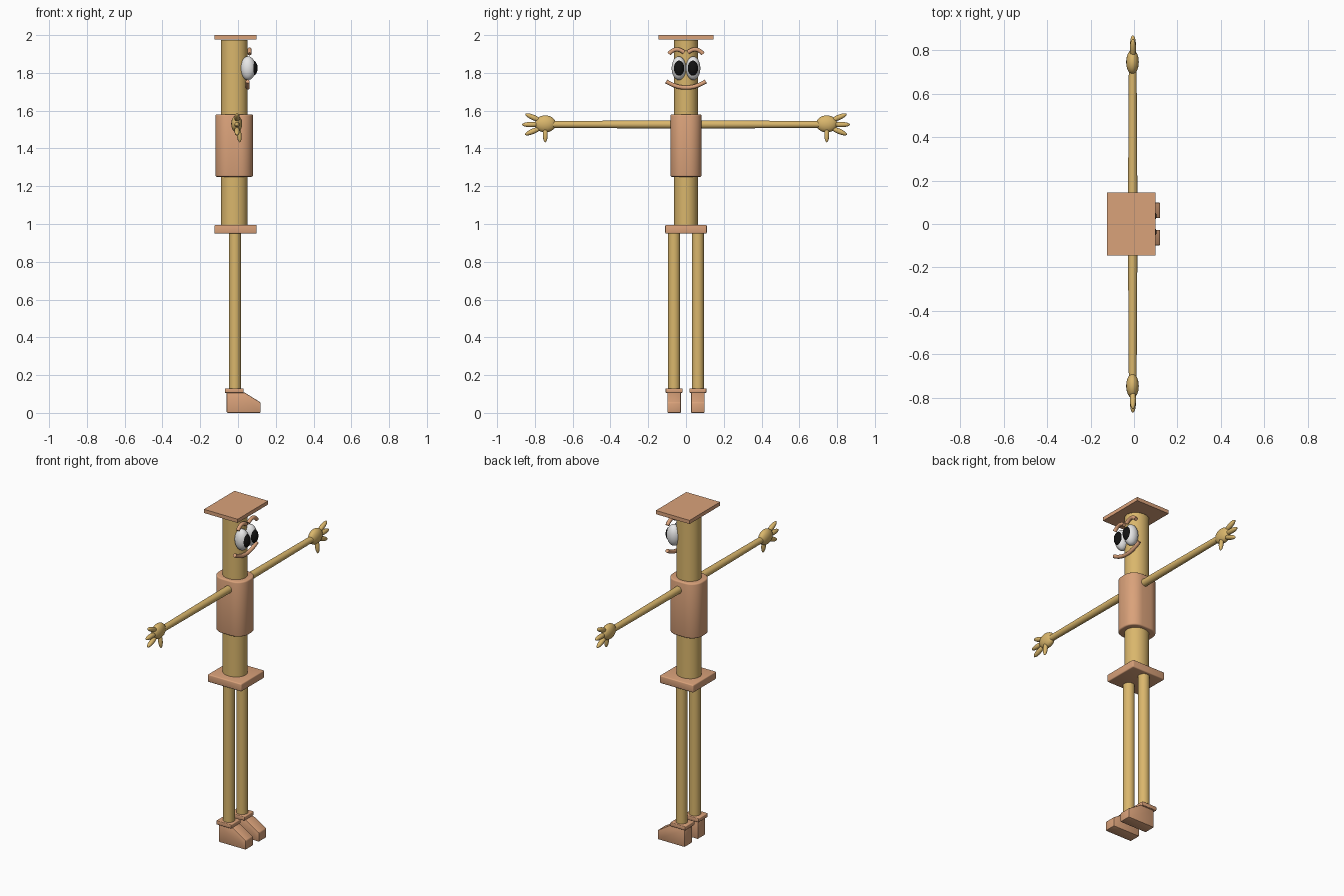
import bpy, bmesh, math
from mathutils import Vector, Matrix

cube = bpy.data.objects.get("Cube")
if cube:
    bpy.data.objects.remove(cube, do_unlink=True)


def material(name, rgb):
    m = bpy.data.materials.new(name)
    m.use_nodes = True
    m.diffuse_color = (*rgb, 1)
    m.node_tree.nodes["Principled BSDF"].inputs["Base Color"].default_value = (*rgb, 1)
    return m


TAN = material("tan", (0.70, 0.47, 0.15))
BROWN = material("soft brown", (0.70, 0.36, 0.195))
WHITE = material("eye white", (0.85, 0.85, 0.85))
BLACK = material("pupil black", (0.006, 0.006, 0.006))


def finish(name, bm, mat, angle=40):
    bmesh.ops.recalc_face_normals(bm, faces=bm.faces)
    mesh = bpy.data.meshes.new(name)
    bm.to_mesh(mesh)
    bm.free()
    mesh.materials.append(mat)
    obj = bpy.data.objects.new(name, mesh)
    bpy.context.collection.objects.link(obj)
    bpy.ops.object.select_all(action='DESELECT')
    obj.select_set(True)
    bpy.context.view_layer.objects.active = obj
    bpy.ops.object.shade_smooth_by_angle(angle=math.radians(angle))
    return obj


def box(name, centre, size, mat, corner=0, edge=0):
    """Box with optional rounded upright corners and softened rims."""
    bm = bmesh.new()
    bmesh.ops.create_cube(bm, size=1, matrix=Matrix.Translation(centre) @ Matrix.Diagonal((*size, 1)))
    if corner:
        upright = [e for e in bm.edges if abs(e.verts[0].co.z - e.verts[1].co.z) > size[2] / 2]
        bmesh.ops.bevel(bm, geom=upright, offset=corner, segments=8, profile=0.5, affect='EDGES')
    if edge:
        sharp = [e for e in bm.edges if e.calc_face_angle(0) > 1]
        bmesh.ops.bevel(bm, geom=sharp, offset=edge, segments=3, profile=0.5, affect='EDGES')
    return finish(name, bm, mat)


def rod(name, a, b, r1, r2, mat, squash=1):
    """Round rod from a to b; squash narrows it along y."""
    a, b = Vector(a), Vector(b)
    axis = b - a
    turn = axis.to_track_quat('Z', 'Y').to_matrix().to_4x4()
    bm = bmesh.new()
    bmesh.ops.create_cone(bm, cap_ends=True, segments=32, radius1=r1, radius2=r2, depth=axis.length,
                          matrix=Matrix.Translation((a + b) / 2) @ Matrix.Diagonal((1, squash, 1, 1)) @ turn)
    return finish(name, bm, mat)


def ball(name, centre, radii, mat, turn=Matrix()):
    bm = bmesh.new()
    bmesh.ops.create_uvsphere(bm, u_segments=32, v_segments=16, radius=1,
                              matrix=Matrix.Translation(centre) @ turn @ Matrix.Diagonal((*radii, 1)))
    return finish(name, bm, mat, 180)


def finger(name, a, b, r, mat):
    a, b = Vector(a), Vector(b)
    turn = (b - a).to_track_quat('Z', 'Y').to_matrix().to_4x4()
    return ball(name, (a + b) / 2, (r, r, (b - a).length / 2), mat, turn)


def arc_tube(name, x, start, mid, end, r, mat):
    """Tube along a curved line in the plane of the face."""
    bm = bmesh.new()
    rings = []
    p0, p1, p2 = Vector(start), Vector(mid), Vector(end)
    ctrl = 2 * p1 - (p0 + p2) / 2
    for i in range(17):
        t = i / 16
        p = (1 - t) ** 2 * p0 + 2 * t * (1 - t) * ctrl + t * t * p2
        d = ((1 - t) * (ctrl - p0) + t * (p2 - ctrl)).normalized()
        ring = []
        for k in range(12):
            w = math.tau * k / 12
            c, s = math.cos(w) * r, math.sin(w) * r
            ring.append(bm.verts.new((x + c, p.x - d.y * s, p.y + d.x * s)))
        rings.append(ring)
    for ra, rb in zip(rings, rings[1:]):
        for k in range(12):
            bm.faces.new((ra[k], ra[k - 1], rb[k - 1], rb[k]))
    bm.faces.new(rings[0])
    bm.faces.new(rings[-1])
    return finish(name, bm, mat)


def shoe(name, y):
    outline = [(-0.06, 0), (0.12, 0), (0.12, 0.055), (0.035, 0.108), (-0.06, 0.108)]
    bm = bmesh.new()
    face = bm.faces.new([bm.verts.new((px, y - 0.036, pz)) for px, pz in outline])
    out = bmesh.ops.extrude_face_region(bm, geom=[face])
    bmesh.ops.translate(bm, vec=(0, 0.072, 0), verts=[v for v in out["geom"] if isinstance(v, bmesh.types.BMVert)])
    bmesh.ops.bevel(bm, geom=bm.edges[:], offset=0.005, segments=2, profile=0.5, affect='EDGES')
    return finish(name, bm, BROWN)


# Trunk, hat and hips
rod("trunk", (-0.02, 0, 0.98), (-0.02, 0, 1.973), 0.07, 0.07, TAN, squash=0.9)
box("hat_board", (-0.013, 0, 1.989), (0.224, 0.29, 0.022), BROWN)
box("torso", (-0.02, 0, 1.415), (0.2, 0.166, 0.33), BROWN, corner=0.07, edge=0.008)
box("hip_board", (-0.013, 0, 0.972), (0.224, 0.22, 0.046), BROWN, edge=0.006)

# Mouth
arc_tube("mouth", 0.051, (-0.105, 1.755), (0, 1.722), (0.105, 1.755), 0.011, BROWN)

for side, s in (("left", 1), ("right", -1)):
    # Face
    ball(side + "_eye", (0.053, s * 0.038, 1.825), (0.041, 0.038, 0.063), WHITE)
    ball(side + "_pupil", (0.076, s * 0.037, 1.825), (0.028, 0.028, 0.042), BLACK)
    arc_tube(side + "_brow", 0.061, (s * 0.09, 1.9), (s * 0.052, 1.924), (s * 0.01, 1.908), 0.011, BROWN)

    # Leg and foot
    y = s * 0.063
    rod(side + "_leg", (-0.016, y, 0.1), (-0.016, y, 0.96), 0.032, 0.032, TAN)
    box(side + "_ankle_cuff", (-0.02, y, 0.118), (0.1, 0.09, 0.024), BROWN, edge=0.004)
    shoe(side + "_shoe", y)

    # Arm and hand
    rod(side + "_arm", (-0.006, s * 0.05, 1.527), (-0.006, s * 0.71, 1.527), 0.022, 0.018, TAN)
    ball(side + "_palm", (-0.007, s * 0.745, 1.53), (0.029, 0.056, 0.045), TAN)
    tips = [(0.765, 1.545, 0.85, 1.582), (0.77, 1.527, 0.868, 1.526), (0.765, 1.51, 0.852, 1.473)]
    for n, (y0, z0, y1, z1) in enumerate(tips):
        finger(f"{side}_finger_{n + 1}", (-0.005, s * y0, z0), (-0.005, s * y1, z1), 0.014, TAN)
    finger(side + "_thumb", (0, s * 0.745, 1.52), (0.01, s * 0.745, 1.432), 0.013, TAN)
